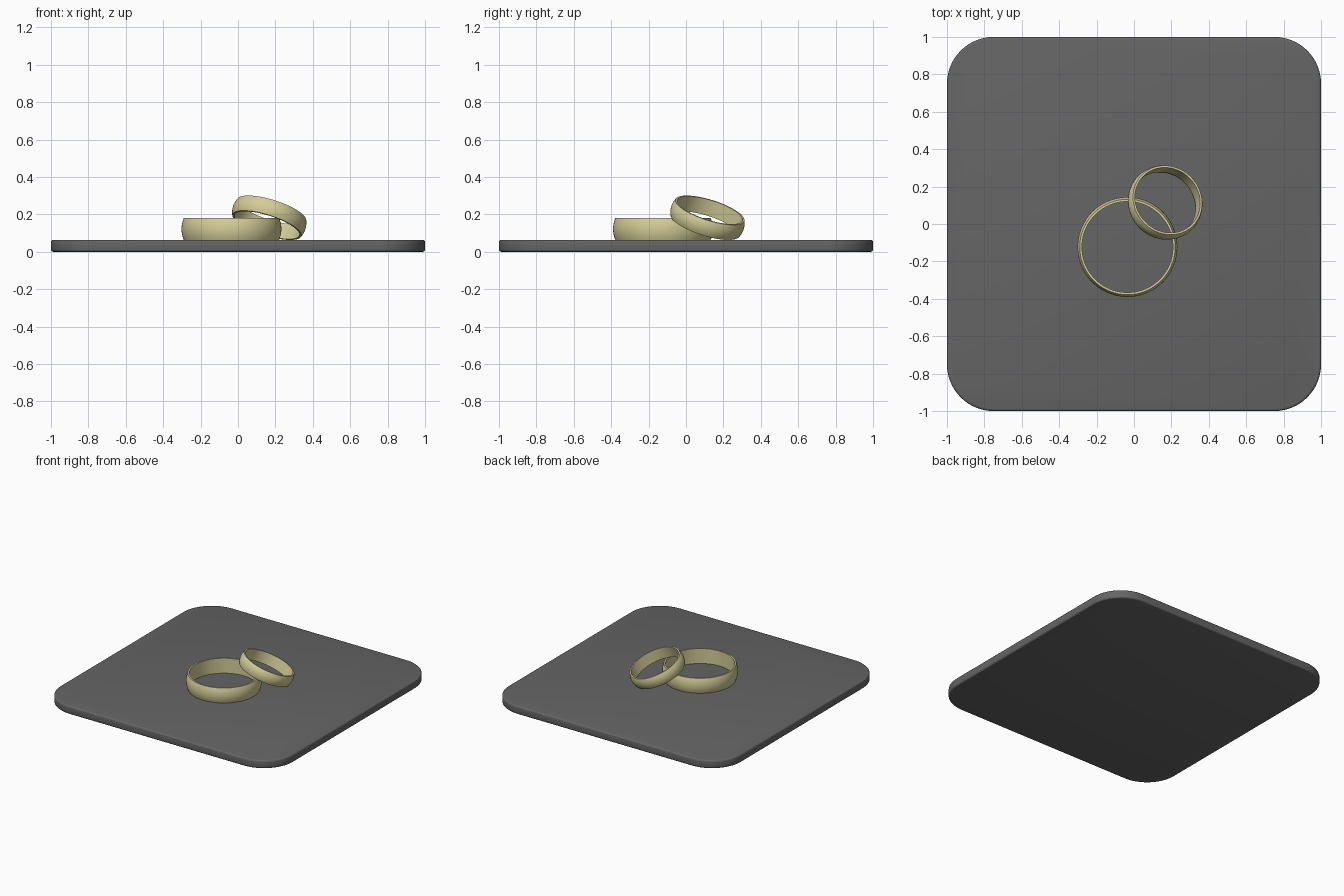
import bpy, bmesh, math
from mathutils import Vector

cube = bpy.data.objects.get("Cube")
if cube:
    bpy.data.objects.remove(cube, do_unlink=True)


def material(name, rgb, roughness):
    mat = bpy.data.materials.new(name)
    mat.use_nodes = True
    mat.diffuse_color = (*rgb, 1)
    bsdf = mat.node_tree.nodes["Principled BSDF"]
    bsdf.inputs["Base Color"].default_value = (*rgb, 1)
    bsdf.inputs["Roughness"].default_value = roughness
    return mat


def finish(name, bm, mat):
    bmesh.ops.recalc_face_normals(bm, faces=bm.faces)
    mesh = bpy.data.meshes.new(name)
    bm.to_mesh(mesh)
    bm.free()
    mesh.materials.append(mat)
    obj = bpy.data.objects.new(name, mesh)
    bpy.context.collection.objects.link(obj)
    bpy.ops.object.select_all(action='DESELECT')
    obj.select_set(True)
    bpy.context.view_layer.objects.active = obj
    bpy.ops.object.shade_smooth_by_angle(angle=math.radians(35))
    return obj


def slab(name, size, height, corner, edge, mat):
    """Square plate with round corners and softened rims."""
    bm = bmesh.new()
    bmesh.ops.create_cube(bm, size=1)
    bmesh.ops.scale(bm, vec=(size, size, height), verts=bm.verts)
    bmesh.ops.translate(bm, vec=(0, 0, height / 2), verts=bm.verts)
    uprights = [e for e in bm.edges
                if abs(e.verts[0].co.z - e.verts[1].co.z) > height / 2]
    bmesh.ops.bevel(bm, geom=uprights, offset=corner, segments=16,
                    profile=0.5, affect='EDGES')
    rims = [e for e in bm.edges
            if abs(e.verts[0].co.z - e.verts[1].co.z) < height / 2]
    bmesh.ops.bevel(bm, geom=rims, offset=edge, segments=3,
                    profile=0.5, affect='EDGES')
    return finish(name, bm, mat)


def band(name, outer, rim, inner, width, mat, steps=96, rows=10):
    """Ring with a domed outside and a straight bore, spun round z."""
    h = width / 2
    profile = [(inner, -h)]
    for i in range(rows + 1):
        t = 2 * i / rows - 1
        profile.append((rim + (outer - rim) * (1 - t * t), t * h))
    profile.append((inner, h))
    bm = bmesh.new()
    verts = [bm.verts.new((r, 0, z)) for r, z in profile]
    edges = [bm.edges.new((a, b)) for a, b in zip(verts, verts[1:] + verts[:1])]
    bmesh.ops.spin(bm, geom=verts + edges, cent=(0, 0, 0), axis=(0, 0, 1),
                   angle=math.tau, steps=steps)
    bmesh.ops.remove_doubles(bm, verts=bm.verts, dist=0.0001)
    return finish(name, bm, mat)


grey = material("dark grey", (0.13, 0.13, 0.13), 0.6)
gold = material("pale gold", (0.66, 0.61, 0.31), 0.4)

# Base plate
slab("base_plate", 2.0, 0.064, 0.25, 0.012, grey)

# Large ring lying flat
large = band("large_ring", 0.267, 0.255, 0.243, 0.116, gold)
large.location = (-0.035, -0.123, 0.122)

# Small ring leaning on the large one, its low side at back left
small = band("small_ring", 0.203, 0.193, 0.182, 0.088, gold)
tilt = math.radians(24)
axis = Vector((math.sin(tilt) * math.sqrt(0.5),
               math.sin(tilt) * math.sqrt(0.5), math.cos(tilt)))
small.rotation_euler = axis.to_track_quat('Z', 'Y').to_euler()
small.location = (0.167, 0.115, 0.182)
